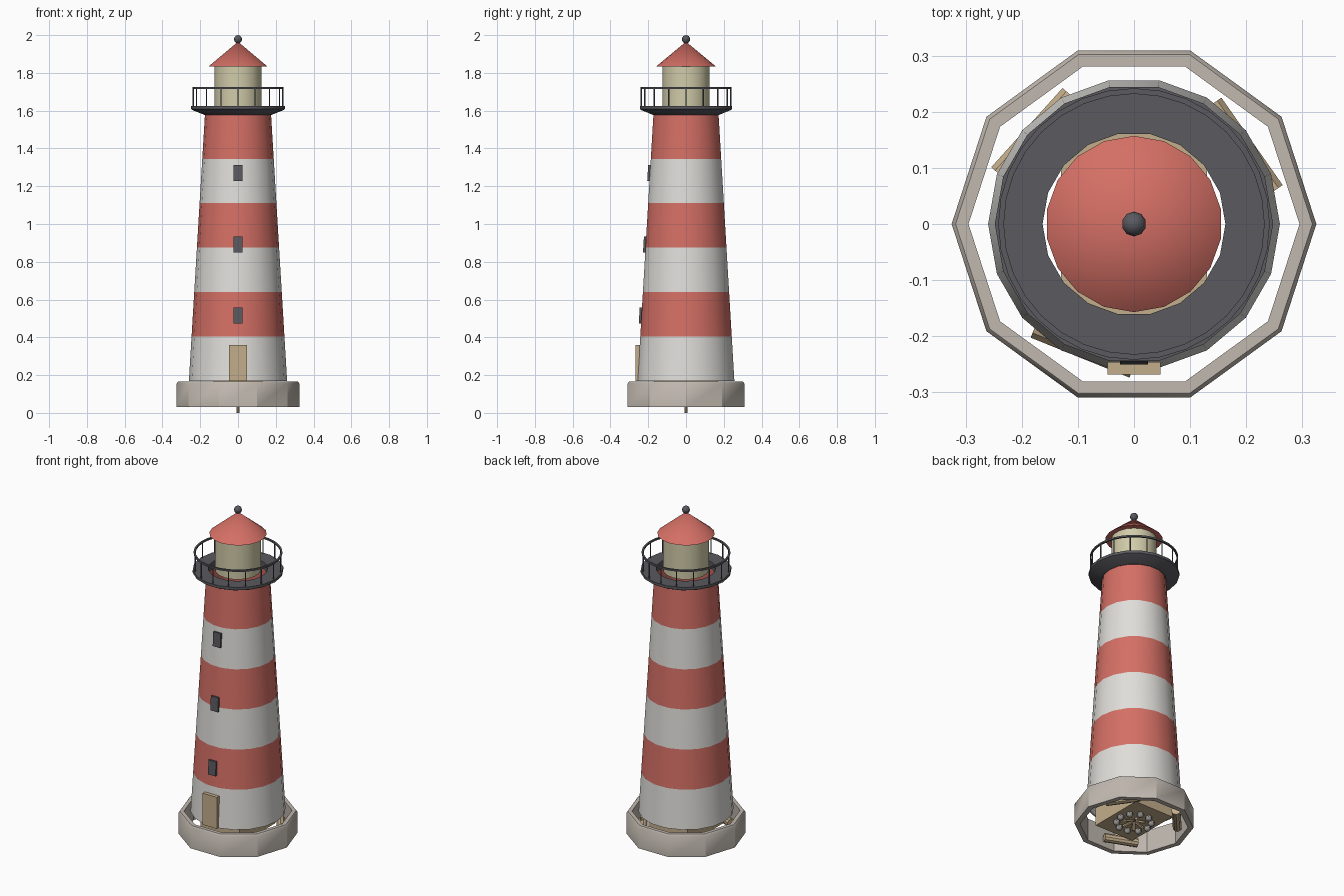
import bpy, bmesh
from math import sin, cos, pi, radians, atan2
from mathutils import Vector

old = bpy.data.objects.get("Cube")
if old:
    bpy.data.objects.remove(old, do_unlink=True)


def material(name, r, g, b):
    m = bpy.data.materials.new(name)
    m.use_nodes = True
    m.diffuse_color = (r, g, b, 1)
    m.node_tree.nodes["Principled BSDF"].inputs["Base Color"].default_value = (r, g, b, 1)
    return m


RED = material("brick red", 0.66, 0.16, 0.13)
WHITE = material("chalk white", 0.74, 0.73, 0.70)
DARK = material("dark iron", 0.10, 0.10, 0.115)
WOOD = material("tan wood", 0.55, 0.42, 0.26)
STONE = material("pale stone", 0.53, 0.48, 0.43)
CREAM = material("lantern cream", 0.64, 0.60, 0.40)
ROCK = material("grey rock", 0.30, 0.29, 0.28)


def finish(bm, name, mats, smooth=True):
    bmesh.ops.recalc_face_normals(bm, faces=bm.faces[:])
    mesh = bpy.data.meshes.new(name)
    bm.to_mesh(mesh)
    bm.free()
    for m in mats:
        mesh.materials.append(m)
    ob = bpy.data.objects.new(name, mesh)
    bpy.context.collection.objects.link(ob)
    if smooth:
        bpy.ops.object.select_all(action='DESELECT')
        ob.select_set(True)
        bpy.context.view_layer.objects.active = ob
        bpy.ops.object.shade_smooth_by_angle(angle=radians(35))
    return ob


def lathe(name, profile, sides, mats, closed=True, turn=0.0, rule=None):
    """Revolve (radius, z) points around the z axis."""
    bm = bmesh.new()
    rings = []
    for r, z in profile:
        angles = [turn + 2 * pi * i / sides for i in range(sides)]
        rings.append([bm.verts.new((r * cos(a), r * sin(a), z)) for a in angles])
    pairs = list(zip(rings, rings[1:]))
    if closed:
        pairs.append((rings[-1], rings[0]))
    for low, high in pairs:
        for i in range(sides):
            j = (i + 1) % sides
            f = bm.faces.new((low[i], low[j], high[j], high[i]))
            if rule:
                f.material_index = rule(f.calc_center_median().z)
    bmesh.ops.remove_doubles(bm, verts=bm.verts[:], dist=1e-5)
    return finish(bm, name, mats)


def box(name, size, loc, mat, rot=(0, 0, 0)):
    bm = bmesh.new()
    bmesh.ops.create_cube(bm, size=1)
    bmesh.ops.scale(bm, vec=size, verts=bm.verts[:])
    ob = finish(bm, name, [mat], False)
    ob.location, ob.rotation_euler = loc, rot
    return ob


def rod(name, a, b, radius, mat, sides=8):
    a, b = Vector(a), Vector(b)
    bm = bmesh.new()
    bmesh.ops.create_cone(bm, cap_ends=True, segments=sides, radius1=radius,
                          radius2=radius, depth=(b - a).length)
    ob = finish(bm, name, [mat])
    ob.location = (a + b) / 2
    ob.rotation_euler = (b - a).to_track_quat('Z', 'Y').to_euler()
    return ob


def ball(name, loc, radius, mat, u=10, v=8):
    bm = bmesh.new()
    bmesh.ops.create_uvsphere(bm, u_segments=u, v_segments=v, radius=radius)
    ob = finish(bm, name, [mat])
    ob.location = loc
    return ob


# Stone foundation ring, open above and below
lathe("foundation_ring", [(0.325, 0.03), (0.325, 0.155), (0.318, 0.165),
                          (0.295, 0.165), (0.295, 0.03)], 10, [STONE])

# Striped hollow tower
BASE, BAND, WALL = 0.17, 0.235, 0.008


def tower_radius(z):
    return 0.26 - 0.085 * (z - BASE) / (6 * BAND)


levels = [BASE + BAND * i for i in range(7)]
outer = [(tower_radius(z), z) for z in levels]
inner = [(r - WALL, z) for r, z in reversed(outer)]
lathe("tower", outer + inner, 18, [WHITE, RED],
      rule=lambda z: min(5, max(0, int((z - BASE) / BAND))) % 2)

# Door and sloping windows
box("door", (0.095, 0.022, 0.19), (0, -0.257, 0.265), WOOD)
slope = atan2(0.085, 6 * BAND)
for i, z in enumerate((0.515, 0.892, 1.27)):
    y = -tower_radius(z) * cos(pi / 18) - 0.002
    box(f"window_{i + 1}", (0.05, 0.02, 0.085), (0, y, z), DARK, (-slope, 0, 0))

# Gallery deck with a round opening
lathe("gallery_deck", [(0.163, 1.582), (0.178, 1.578), (0.238, 1.602),
                       (0.248, 1.608), (0.248, 1.624), (0.163, 1.624)], 18, [DARK])

# Railing
RAIL = 0.237
for i in range(16):
    a = 2 * pi * i / 16
    x, y = RAIL * cos(a), RAIL * sin(a)
    rod(f"railing_post_{i + 1}", (x, y, 1.62), (x, y, 1.72), 0.0035, DARK, 6)
lathe("railing_top", [(RAIL - 0.005, 1.715), (RAIL + 0.005, 1.715),
                      (RAIL + 0.005, 1.725), (RAIL - 0.005, 1.725)], 32, [DARK])

# Lantern room, conical roof and finial
rod("lantern_room", (0, 0, 1.615), (0, 0, 1.84), 0.125, CREAM, 18)
lathe("roof", [(0, 1.835), (0.157, 1.835), (0, 1.965)], 18, [RED],
      closed=False, turn=pi / 2)
ball("finial", (0, 0, 1.978), 0.022, DARK)

# Wooden crate standing inside the tower
box("crate", (0.26, 0.34, 0.11), (0, 0, 0.115), WOOD)

# Log seats with a short branch stub each
for i, deg in enumerate((35, 138, 248)):
    a = radians(deg)
    out, along = Vector((cos(a), sin(a), 0)), Vector((-sin(a), cos(a), 0))
    mid = out * 0.233 + Vector((0, 0, 0.068))
    rod(f"log_{i + 1}", mid - along * 0.095, mid + along * 0.095, 0.025, WOOD, 10)
    stub = mid - along * 0.045
    rod(f"log_stub_{i + 1}", stub, stub + out * 0.01 + Vector((0, 0, 0.04)),
        0.01, WOOD, 8)

# Fire ring below: rocks, sticks and a centre post
for i in range(10):
    a = 2 * pi * i / 10
    ball(f"fire_rock_{i + 1}", (0.095 * cos(a), 0.095 * sin(a), 0.05), 0.019, ROCK, 8, 6)
for i in range(6):
    a = 2 * pi * i / 6
    rod(f"fire_stick_{i + 1}", (0.065 * cos(a), 0.065 * sin(a), 0.04),
        (0, 0, 0.06), 0.008, WOOD, 6)
rod("centre_post", (0, 0, 0), (0, 0, 0.09), 0.008, WOOD, 8)
